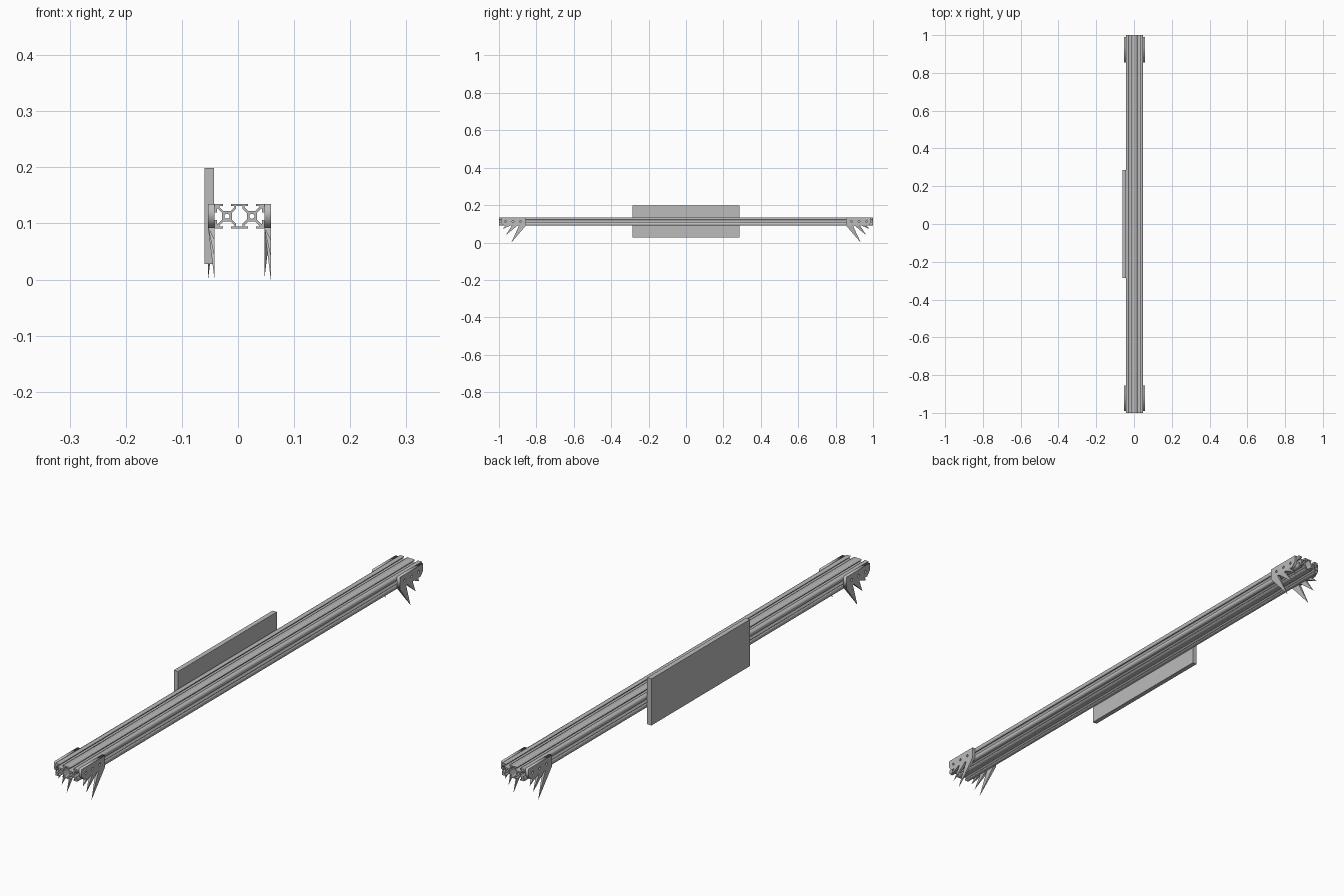
import bpy, bmesh, math
from mathutils import Vector

cube = bpy.data.objects.get("Cube")
if cube:
    bpy.data.objects.remove(cube, do_unlink=True)

grey = bpy.data.materials.new("aluminium grey")
grey.use_nodes = True
COLOUR = (0.5, 0.5, 0.5, 1)
grey.diffuse_color = COLOUR
grey.node_tree.nodes["Principled BSDF"].inputs["Base Color"].default_value = COLOUR

CX, CZ = 0.0025, 0.1128      # centre of the beam section
H = 0.0222                   # half a beam module
THICK = 0.0115               # bracket thickness


def circle(cx, cy, r, n=16):
    return [(cx + r * math.cos(2 * math.pi * i / n),
             cy + r * math.sin(2 * math.pi * i / n)) for i in range(n)]


def extruded(name, loops, depth, rotation, location):
    """Solid from an outline plus inner hole loops."""
    curve = bpy.data.curves.new(name, 'CURVE')
    curve.dimensions = '2D'
    curve.fill_mode = 'BOTH'
    curve.extrude = depth / 2
    for loop in loops:
        spline = curve.splines.new('POLY')
        spline.points.add(len(loop) - 1)
        for point, (a, b) in zip(spline.points, loop):
            point.co = (a, b, 0, 1)
        spline.use_cyclic_u = True
    ob = bpy.data.objects.new(name, curve)
    bpy.context.collection.objects.link(ob)
    ob.rotation_euler = rotation
    ob.location = location
    bpy.ops.object.select_all(action='DESELECT')
    ob.select_set(True)
    bpy.context.view_layer.objects.active = ob
    bpy.ops.object.convert(target='MESH')
    ob = bpy.context.view_layer.objects.active
    ob.data.materials.clear()
    ob.data.materials.append(grey)
    return ob


def four_way(quarter):
    """Mirror a top-to-side quarter outline into a closed loop."""
    half = quarter + [(x, -z) for x, z in reversed(quarter)]
    return half + [(-x, z) for x, z in reversed(half)]


# Slotted double beam
slot = [(0.007, H), (0.007, 0.018), (0.0135, 0.018), (0.0135, 0.0165), (0.006, 0.009)]
inner = [(H - u, v) for u, v in slot]
outer = [(H + u, v) for u, v in reversed(slot)]
side = [(H + v, u) for u, v in slot]
outline = four_way(inner + outer + [(2 * H, H)] + side)
cavity = four_way([(0.0057, 0.018), (0.0057, 0.0135), (H - 0.009, 0.006)])
bores = [circle(s * H, 0, 0.0045) for s in (-1, 1)]
extruded("slotted_beam", [outline, cavity] + bores, 2.0,
         (math.pi / 2, 0, 0), (CX, 0, CZ))


def solid(name, build):
    bm = bmesh.new()
    build(bm)
    bmesh.ops.recalc_face_normals(bm, faces=bm.faces)
    mesh = bpy.data.meshes.new(name)
    bm.to_mesh(mesh)
    bm.free()
    mesh.materials.append(grey)
    ob = bpy.data.objects.new(name, mesh)
    bpy.context.collection.objects.link(ob)
    return ob


# Side panel
def panel(bm):
    bmesh.ops.create_cube(bm, size=1)
    bmesh.ops.scale(bm, vec=(0.0175, 0.572, 0.171), verts=bm.verts)
    bmesh.ops.translate(bm, vec=(-0.05125, 0, 0.1135), verts=bm.verts)


solid("side_panel", panel)

# Clawed end brackets: plate outline, and claws as root start, root end, tip y, tip z
PLATE = [(-0.99, 0.135), (-0.99, 0.108), (-0.975, 0.092), (-0.855, 0.092), (-0.855, 0.135)]
HOLES = [circle(y, 0.113, 0.005, 12) for y in (-0.885, -0.925, -0.965)]
CLAWS = [(-0.855, -0.892, -0.934, 0.0),
         (-0.899, -0.930, -0.963, 0.04),
         (-0.937, -0.962, -0.983, 0.07)]


def claws(x, turn):
    def build(bm):
        for a, b, tip_y, tip_z in CLAWS:
            root = [(x - THICK / 2, a), (x + THICK / 2, a),
                    (x + THICK / 2, b), (x - THICK / 2, b)]
            base = [bm.verts.new((CX + turn * u, turn * v, 0.092)) for u, v in root]
            tip = bm.verts.new((CX + turn * (x + THICK / 2), turn * tip_y, tip_z))
            bm.faces.new(base)
            for i in range(4):
                bm.faces.new((base[i], base[(i + 1) % 4], tip))
    return build


for end, turn in (("front", 1), ("back", -1)):
    for sign in (-1, 1):
        x = sign * (2 * H + THICK / 2)
        label = end + ("_left" if sign * turn > 0 else "_right")
        loops = [[(turn * y, z) for y, z in loop] for loop in [PLATE] + HOLES]
        extruded(label + "_bracket", loops, THICK,
                 (math.pi / 2, 0, math.pi / 2), (CX + turn * x, 0, 0))
        solid(label + "_claws", claws(x, turn))
